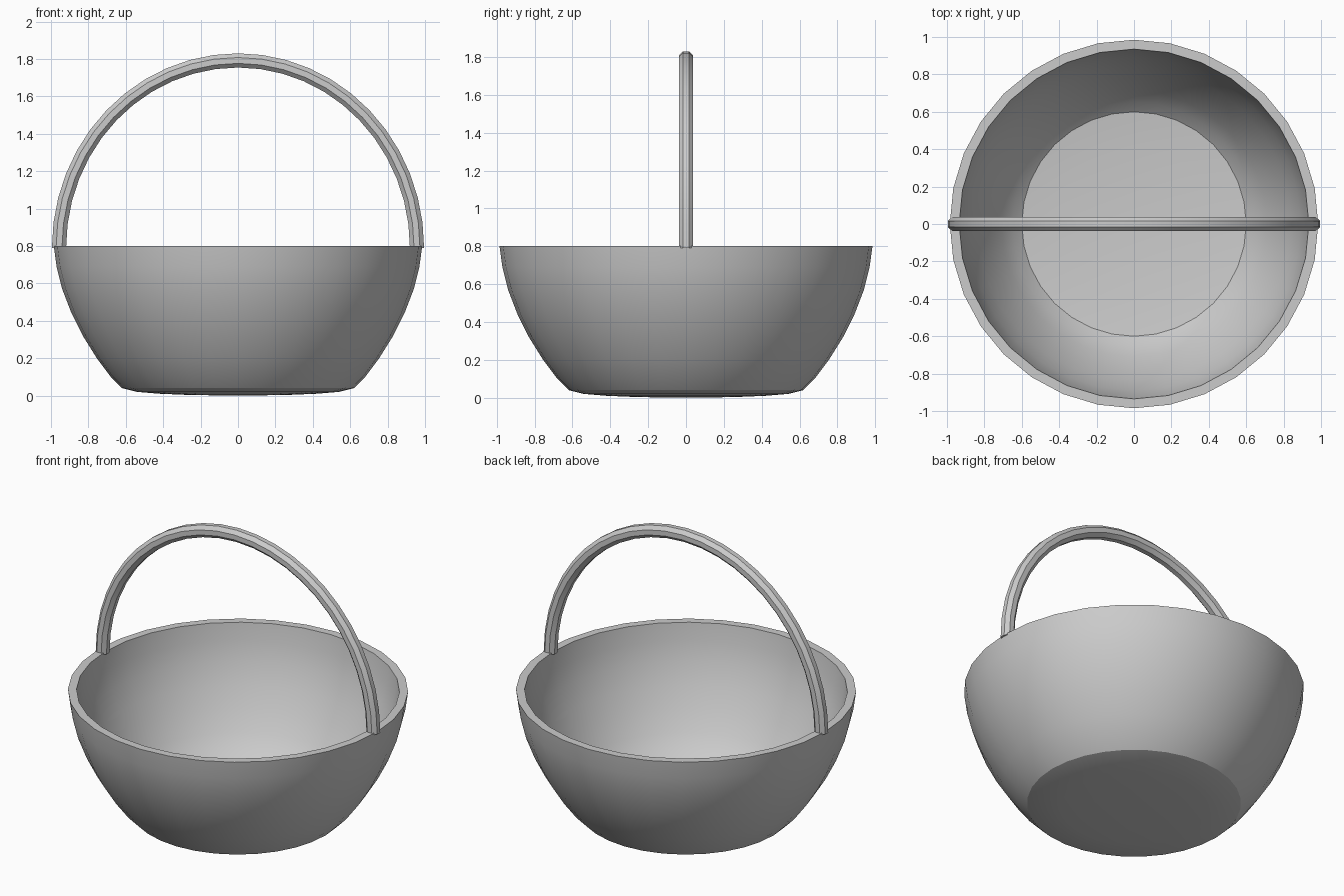
import bpy, bmesh
from math import sin, cos, pi, radians

if "Cube" in bpy.data.objects:
    bpy.data.objects.remove(bpy.data.objects["Cube"])


def finish(name, bm):
    bmesh.ops.recalc_face_normals(bm, faces=bm.faces)
    mesh = bpy.data.meshes.new(name)
    bm.to_mesh(mesh)
    bm.free()
    obj = bpy.data.objects.new(name, mesh)
    bpy.context.collection.objects.link(obj)
    bpy.ops.object.select_all(action='DESELECT')
    obj.select_set(True)
    bpy.context.view_layer.objects.active = obj
    bpy.ops.object.shade_smooth_by_angle(angle=radians(30))
    return obj


# Bowl: closed wall profile (radius, height) spun round z
outer = [(0, 0), (0.25, 0.003), (0.42, 0.01), (0.54, 0.02), (0.62, 0.04),
         (0.68, 0.1), (0.755, 0.2), (0.83, 0.32), (0.89, 0.44),
         (0.94, 0.57), (0.97, 0.69), (0.985, 0.8)]
inner = [(0.935, 0.8), (0.92, 0.69), (0.89, 0.57), (0.84, 0.44),
         (0.78, 0.32), (0.71, 0.2), (0.65, 0.125), (0.6, 0.08),
         (0.42, 0.06), (0, 0.05)]
bm = bmesh.new()
verts = [bm.verts.new((r, 0, z)) for r, z in outer + inner]
edges = [bm.edges.new(pair) for pair in zip(verts, verts[1:])]
bmesh.ops.spin(bm, geom=verts + edges, cent=(0, 0, 0), axis=(0, 0, 1),
               angle=2 * pi, steps=32, use_merge=True)
bmesh.ops.remove_doubles(bm, verts=bm.verts, dist=0.0005)
finish("bowl", bm)

# Handle: eight-sided rod swept over a tall half ellipse standing on the rim
STEPS, SIDES, ROD = 24, 8, 0.041
bm = bmesh.new()
rings = []
for i in range(STEPS + 1):
    a = pi * i / STEPS
    ring = []
    for j in range(SIDES):
        b = 2 * pi * (j + 0.5) / SIDES
        d = ROD * cos(b)
        ring.append(bm.verts.new(((0.957 + d) * cos(a), ROD * sin(b),
                                  0.79 + (1.002 + d) * sin(a))))
    rings.append(ring)
for r0, r1 in zip(rings, rings[1:]):
    for j in range(SIDES):
        k = (j + 1) % SIDES
        bm.faces.new((r0[j], r0[k], r1[k], r1[j]))
bm.faces.new(rings[0])
bm.faces.new(rings[-1])
finish("handle", bm)
